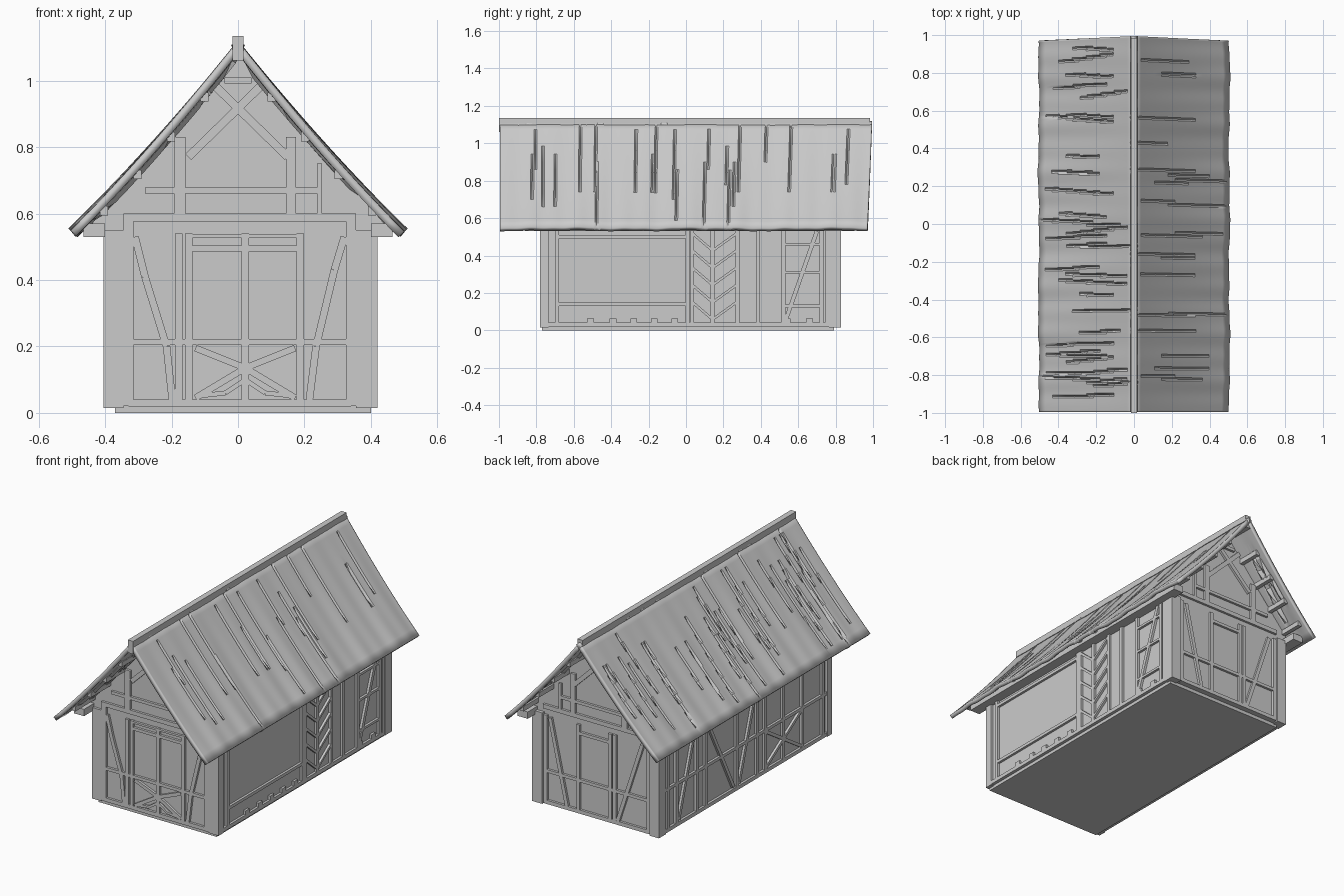
import bpy, bmesh, math, random
from mathutils import Vector, Matrix

random.seed(7)
cube = bpy.data.objects.get("Cube")
if cube:
    bpy.data.objects.remove(cube, do_unlink=True)

grey = bpy.data.materials.new("plain grey")
grey.use_nodes = True
grey.diffuse_color = (0.6, 0.6, 0.6, 1)
grey.node_tree.nodes["Principled BSDF"].inputs["Base Color"].default_value = (0.6, 0.6, 0.6, 1)


def finish(name, bm):
    bmesh.ops.recalc_face_normals(bm, faces=bm.faces)
    mesh = bpy.data.meshes.new(name)
    bm.to_mesh(mesh)
    bm.free()
    mesh.materials.append(grey)
    obj = bpy.data.objects.new(name, mesh)
    bpy.context.scene.collection.objects.link(obj)
    return obj


def add_box(bm, low, high):
    low, high = Vector(low), Vector(high)
    mat = Matrix.Translation((low + high) / 2) @ Matrix.Diagonal((*(high - low), 1))
    bmesh.ops.create_cube(bm, size=1, matrix=mat)


def box(name, low, high):
    bm = bmesh.new()
    add_box(bm, low, high)
    finish(name, bm)


# Wall planes
LEFT, RIGHT, FRONT, BACK = 0.405, -0.39, -0.765, 0.81


def timbers(name, axis, plane, sign, bars, proud=0.014):
    """Each bar runs from (u, z) to (u, z) on a wall, with a width."""
    bm = bmesh.new()
    for u0, z0, u1, z1, width in bars:
        along = Vector((u1 - u0, z1 - z0))
        side = Vector((-along.y, along.x)).normalized() * width / 2
        ends = Vector((u0, z0)), Vector((u1, z1))
        corners = [ends[0] - side, ends[1] - side, ends[1] + side, ends[0] + side]
        rings = []
        for d in (plane - sign * 0.01, plane + sign * proud):
            rings.append([bm.verts.new((c.x, d, c.y) if axis == "y" else (d, c.x, c.y))
                          for c in corners])
        bm.faces.new(rings[0])
        bm.faces.new(rings[1])
        for i in range(4):
            j = (i + 1) % 4
            bm.faces.new((rings[0][i], rings[0][j], rings[1][j], rings[1][i]))
    finish(name, bm)


def posts(us, top=0.54, width=0.022):
    return [(u, 0.02, u, top, width) for u in us]


def rail(u0, u1, z, width=0.018):
    return (u0, z, u1, z, width)


def path(points, width=0.015):
    return [(*a, *b, width) for a, b in zip(points, points[1:])]


# Base and walls
box("plinth", (-0.37, -0.77, 0), (0.40, 0.79, 0.03))
box("walls", (RIGHT, FRONT, 0.02), (LEFT, BACK, 0.56))
bm = bmesh.new()
for x0, x1 in ((-0.405, -0.345), (0.355, 0.42)):
    for y0, y1 in ((-0.78, -0.735), (0.765, 0.83)):
        add_box(bm, (x0, y0, 0.015), (x1, y1, 0.55))
finish("corner_posts", bm)

# Gable block filling the loft
profile = [(-0.42, 0.535), (0.42, 0.535), (0.44, 0.57), (0.25, 0.785),
           (0, 1.085), (-0.25, 0.785), (-0.44, 0.57)]
bm = bmesh.new()
face = bm.faces.new([bm.verts.new((x, FRONT, z)) for x, z in profile])
ext = bmesh.ops.extrude_face_region(bm, geom=[face])
bmesh.ops.translate(bm, vec=(0, BACK - FRONT, 0),
                    verts=[v for v in ext["geom"] if isinstance(v, bmesh.types.BMVert)])
finish("gables", bm)

# Gable framing, same at both ends
gable = [rail(-0.345, 0.355, 0.588, 0.025), rail(-0.28, 0.25, 0.67),
         (-0.175, 0.59, -0.175, 0.83, 0.035), (0.16, 0.59, 0.16, 0.83, 0.03),
         (0.245, 0.59, 0.245, 0.75, 0.015), rail(-0.04, 0.04, 1.0)]
for s in (-1, 1):
    gable.append((s * -0.15, 0.77, s * 0.075, 0.99, 0.025))

# Front wall framing
front = posts((-0.33, 0.34), 0.585, 0.03) + posts((-0.178, -0.148, 0.022, 0.187))
front += [rail(-0.33, 0.34, 0.03, 0.022), rail(-0.33, 0.34, 0.213),
          rail(-0.14, 0.18, 0.495), rail(-0.14, 0.18, 0.532, 0.012)]
front += path([(-0.31, 0.53), (-0.28, 0.41), (-0.215, 0.2), (-0.198, 0.04)], 0.022)
front += path([(0.32, 0.53), (0.29, 0.43), (0.235, 0.2), (0.215, 0.04)], 0.022)
for s in (-1, 1):
    front += path([(0.022 - s * 0.15, 0.195), (0.022, 0.135), (0.022 + s * 0.15, 0.045)], 0.02)
    front += path([(0.022 + s * 0.15, 0.05), (0.022 + s * 0.06, 0.06), (0.022, 0.1)], 0.014)
timbers("front_timbers", "y", FRONT, -1, front + gable)

# Back wall framing
back = posts((-0.33, -0.08, -0.11, 0.126, 0.34))
back += [rail(-0.33, 0.34, 0.03, 0.022), rail(-0.33, 0.34, 0.213), rail(-0.08, 0.126, 0.49)]
back += path([(-0.29, 0.53), (-0.13, 0.04)], 0.022) + path([(0.31, 0.53), (0.2, 0.04)], 0.022)
timbers("back_timbers", "y", BACK, 1, back + gable)

# Left wall: large panel, herringbone bay and braced bay
left = posts((-0.69, 0.008, 0.032, 0.142, 0.275, 0.385, 0.52, 0.725, 0.755))
left += [rail(-0.735, 0.765, 0.03, 0.022), rail(-0.69, 0, 0.14), rail(-0.69, 0, 0.5),
         (0.535, 0.06, 0.70, 0.53, 0.022)]
left += [rail(0.52, 0.725, z, 0.014) for z in (0.13, 0.31, 0.46)]
for i in range(5):
    z = 0.06 + i * 0.092
    left += [(0.035, z + 0.09, 0.14, z, 0.014), (0.145, z, 0.27, z + 0.09, 0.014)]
left += [rail(u - 0.018, u + 0.018, 0.052, 0.025)
         for u in (-0.51, -0.39, -0.28, -0.17, -0.06, 0.54, 0.66)]
timbers("left_timbers", "x", LEFT, 1, left)

# Right wall: posts, braces and a crossed panel
right = posts((0.74, 0.66, 0.47, 0.39, 0.10, -0.09, -0.165, -0.33, -0.51, -0.7))
right += [rail(-0.735, 0.765, 0.03, 0.022), rail(-0.735, 0.765, 0.27), rail(-0.5, 0.4, 0.5)]
right += path([(0.37, 0.52), (0.13, 0.05)], 0.02) + path([(-0.07, 0.52), (0.08, 0.05)], 0.02)
right += path([(0.49, 0.52), (0.64, 0.05)], 0.02)
right += path([(-0.17, 0.05), (-0.5, 0.26)], 0.018) + path([(-0.17, 0.26), (-0.5, 0.05)], 0.018)
timbers("right_timbers", "x", RIGHT, -1, right)


# Roof: concave sagging slopes with narrow creases running down them
def slope_point(t):
    return 0.505 * t, 1.12 - 0.64 * t + 0.07 * t * t


ROWS, COLS = 14, 240
for name, s, count in (("left_roof", 1, 24), ("right_roof", -1, 34)):
    dents = {}
    for _ in range(count):
        col, start = random.randint(6, COLS - 6), random.randint(1, 7)
        slant = 0 if s > 0 else random.uniform(-0.6, 0.6)
        for r in range(start, min(ROWS, start + random.randint(4, 9))):
            dents[r, round(col + slant * (r - start))] = 0.013
    bm = bmesh.new()
    grid = []
    for r in range(ROWS + 1):
        t = r / ROWS
        row = []
        for c in range(COLS + 1):
            v = c / COLS
            y = -0.995 + 1.99 * v - 0.025 * v * t
            x, z = slope_point(t)
            wave = 0.4 * math.sin(9 * y + s) + 0.35 * math.sin(23 * y + 2 * t) + 0.2 * math.sin(51 * y)
            lift = 0.007 * wave * (0.2 + t) - dents.get((r, c), 0)
            row.append(bm.verts.new((s * (x + lift * 0.75), y, z + lift * 0.65)))
        grid.append(row)
    for r in range(ROWS):
        for c in range(COLS):
            quad = [grid[r][c], grid[r + 1][c], grid[r + 1][c + 1], grid[r][c + 1]]
            bm.faces.new(quad if s > 0 else quad[::-1])
    bm.normal_update()
    roof = finish(name, bm)
    if roof.data.polygons[0].normal.z < 0:
        roof.data.flip_normals()
    roof.data.shade_smooth()
    roof.data.set_sharp_from_angle(angle=math.radians(35))
    thick = roof.modifiers.new("thickness", "SOLIDIFY")
    thick.thickness, thick.offset = 0.024, -1

# Ridge board, eave plates and purlins
box("ridge_board", (-0.017, -1.0, 1.06), (0.017, 0.985, 1.135))
bm = bmesh.new()
for s in (-1, 1):
    x0, x1 = sorted((s * 0.40, s * 0.465))
    add_box(bm, (x0, -0.86, 0.53), (x1, 0.9, 0.57))
finish("eave_plates", bm)
bm = bmesh.new()
for s in (-1, 1):
    for t in (0.2, 0.4, 0.6, 0.8):
        x, z = slope_point(t)
        add_box(bm, (s * x - 0.012, -0.95, z - 0.058), (s * x + 0.012, 0.95, z - 0.03))
finish("purlins", bm)
